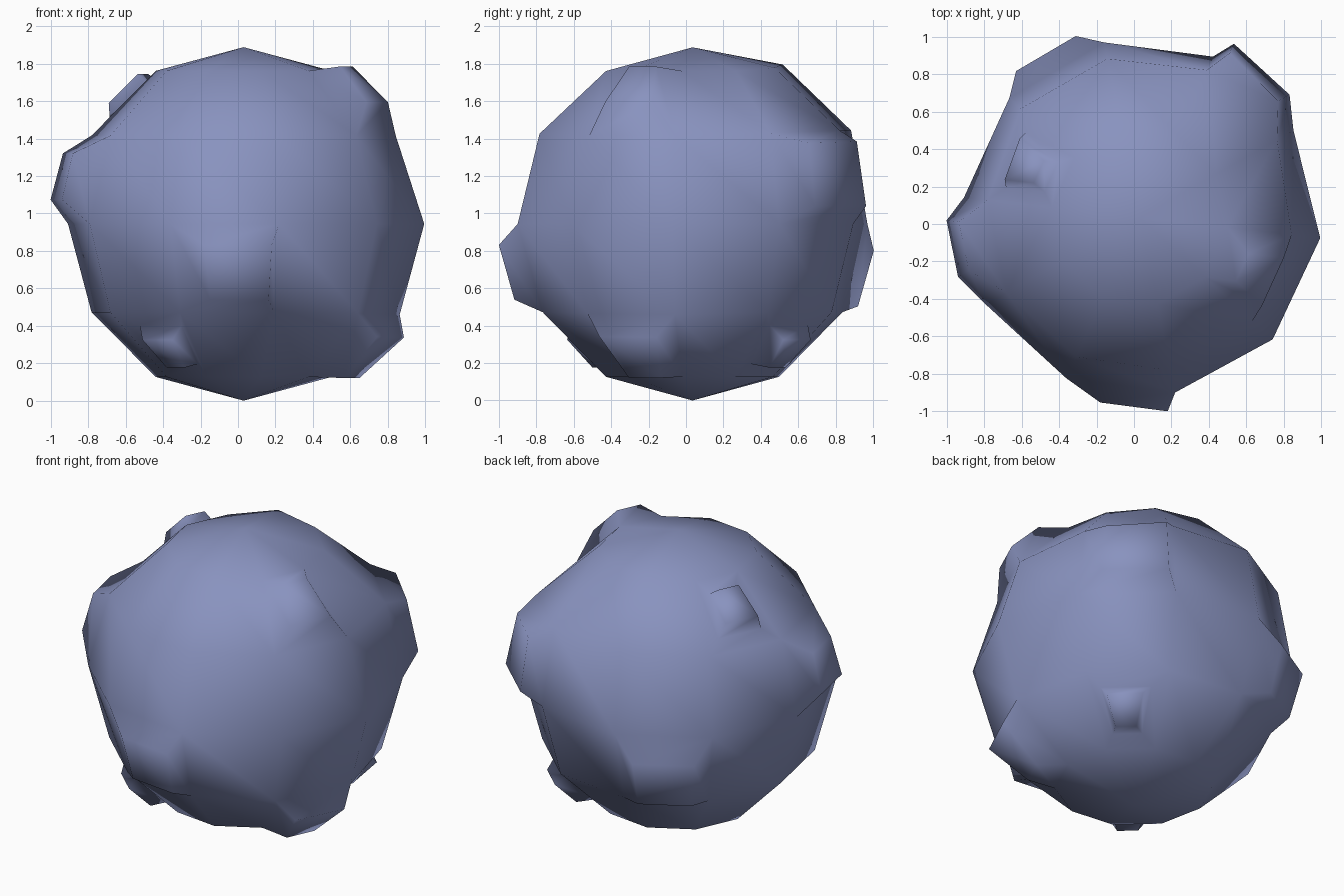
import bpy, bmesh, math
from mathutils import Vector

if "Cube" in bpy.data.objects:
    bpy.data.objects.remove(bpy.data.objects["Cube"])

SEG, RINGS, R = 10, 6, 0.944
CENTRE = Vector((0.03, 0.035, R))
START = 29.5                      # azimuth of the first meridian, degrees
STEP = 360 / SEG

# slight unevenness of the ball: (ring, meridian) -> extra radius
UNEVEN = {
    (1, 2): 0.04, (1, 1): 0.02,
    (2, 0): 0.03, (2, 1): 0.055, (2, 2): 0.055, (2, 3): 0.05, (2, 7): 0.02,
    (3, 9): 0.027, (3, 8): 0.02, (3, 7): 0.01, (3, 2): 0.01,
    (4, 9): 0.025, (4, 8): 0.015,
}

bm = bmesh.new()

# body: low-poly ball built from rings
def ring_point(i, k):
    pol, az = math.pi * i / RINGS, math.radians(START + STEP * k)
    return CENTRE + (R + UNEVEN.get((i, k), 0)) * Vector((
        math.sin(pol) * math.cos(az), math.sin(pol) * math.sin(az), math.cos(pol)))

top = bm.verts.new(CENTRE + Vector((0, 0, R)))
bottom = bm.verts.new(CENTRE - Vector((0, 0, R)))
rings = [[bm.verts.new(ring_point(i, k)) for k in range(SEG)] for i in range(1, RINGS)]
faces = {}
for k in range(SEG):
    n = (k + 1) % SEG
    bm.faces.new((top, rings[0][k], rings[0][n]))
    bm.faces.new((bottom, rings[-1][n], rings[-1][k]))
    for i in range(RINGS - 2):
        faces[i + 1, k] = bm.faces.new(
            (rings[i][k], rings[i + 1][k], rings[i + 1][n], rings[i][n]))

def bridge(lower, upper):
    for a in range(4):
        b = (a + 1) % 4
        bm.faces.new((lower[a], lower[b], upper[b], upper[a]))

# bumps: one face, inset first if small, pulled out and shrunk
def bump(row, seg, out, side, z, scale, inset):
    face = faces[row, seg]
    az = math.radians(START + STEP * (seg + 0.5))
    n = Vector((math.cos(az), math.sin(az), 0))
    t = Vector((-math.sin(az), math.cos(az), 0))
    tip = Vector((CENTRE.x, CENTRE.y, z)) + n * out + t * side
    base = list(face.verts)
    mid = sum((v.co for v in base), Vector()) / 4
    # corners relative to the face centre, taken from the even ball
    shape = [v.co - mid for v in base]
    bm.faces.remove(face)
    if inset < 1:
        inner = [bm.verts.new(mid + t * side * 0.8 + s * inset) for s in shape]
        bridge(base, inner)
        base = inner
    new = [bm.verts.new(tip + s * scale) for s in shape]
    bridge(base, new)
    bm.faces.new(new)

# row, segment, distance from axis, sideways shift, height, tip scale, inset
for spec in (
    (3, 6, 0.970, 0.084, 0.685, 0.62, 1),     # front
    (1, 8, 0.700, -0.015, 1.69, 0.55, 1),     # upper right
    (4, 8, 0.745, 0.01, 0.23, 0.65, 1),       # lower right
    (4, 5, 0.680, 0.064, 0.25, 0.43, 0.6),    # lower front left
    (2, 4, 0.982, -0.037, 1.197, 0.524, 1),   # left
    (1, 3, 0.670, 0.0, 1.67, 0.45, 0.6),      # upper left
    (2, 0, 0.995, 0.055, 1.21, 0.69, 1),      # back right
    (3, 2, 0.969, 0.005, 0.652, 0.63, 1),     # back left
    (4, 0, 0.705, -0.02, 0.25, 0.43, 0.6),    # lower back right
):
    bump(*spec)

bmesh.ops.recalc_face_normals(bm, faces=bm.faces[:])
for f in bm.faces:
    f.smooth = True

mesh = bpy.data.meshes.new("bumpy_rock")
bm.to_mesh(mesh)
bm.free()
mat = bpy.data.materials.new("dusty blue")
mat.diffuse_color = (0.25, 0.29, 0.52, 1)
mat.use_nodes = True
mat.node_tree.nodes["Principled BSDF"].inputs["Base Color"].default_value = mat.diffuse_color
mesh.materials.append(mat)
obj = bpy.data.objects.new("bumpy_rock", mesh)
bpy.context.collection.objects.link(obj)
